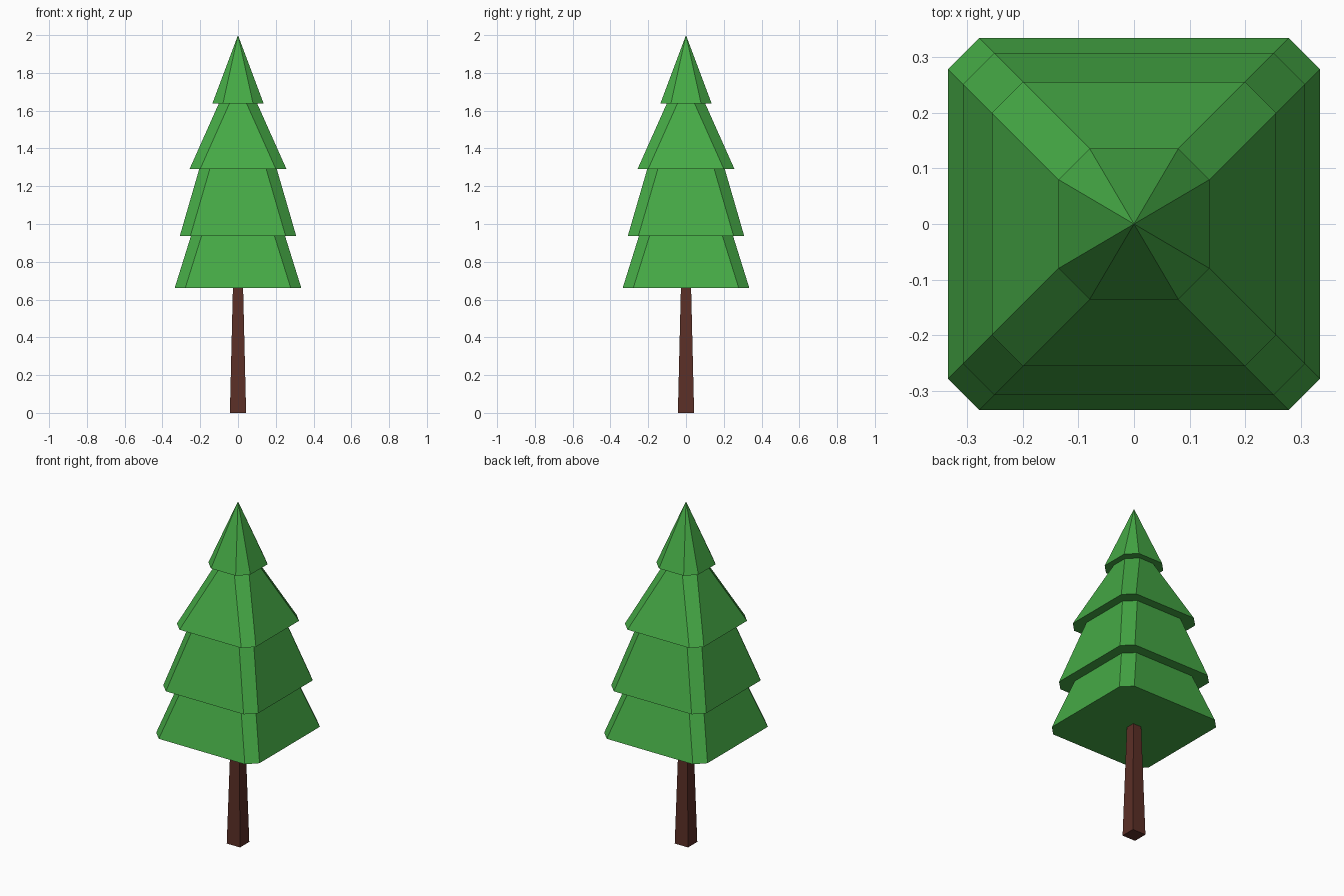
import bpy
import bmesh

cube = bpy.data.objects.get("Cube")
if cube:
    bpy.data.objects.remove(cube, do_unlink=True)


def make_material(name, rgb):
    mat = bpy.data.materials.new(name)
    mat.use_nodes = True
    mat.diffuse_color = (*rgb, 1)
    mat.node_tree.nodes["Principled BSDF"].inputs["Base Color"].default_value = (*rgb, 1)
    return mat


def outline(half, cut):
    """Square outline, with its corners cut off when cut > 0."""
    if cut == 0:
        return [(half, -half), (half, half), (-half, half), (-half, -half)]
    c = half - cut
    return [(half, -c), (half, c), (c, half), (-c, half),
            (-half, c), (-half, -c), (-c, -half), (c, -half)]


def loft(name, sections, cut, mat, tip=None):
    """Join (half width, z) sections from the bottom up, closing both ends."""
    bm = bmesh.new()
    rings = [[bm.verts.new((x, y, z)) for x, y in outline(half, cut)]
             for half, z in sections]
    n = len(rings[0])
    bm.faces.new(rings[0][::-1])
    for low, high in zip(rings, rings[1:]):
        for i in range(n):
            j = (i + 1) % n
            bm.faces.new((low[i], low[j], high[j], high[i]))
    if tip is None:
        bm.faces.new(rings[-1])
    else:
        apex = bm.verts.new((0, 0, tip))
        for i in range(n):
            bm.faces.new((rings[-1][i], rings[-1][(i + 1) % n], apex))
    bmesh.ops.recalc_face_normals(bm, faces=bm.faces)
    mesh = bpy.data.meshes.new(name)
    bm.to_mesh(mesh)
    bm.free()
    mesh.materials.append(mat)
    obj = bpy.data.objects.new(name, mesh)
    bpy.context.collection.objects.link(obj)
    return obj


green = make_material("leaf green", (0.06, 0.40, 0.06))
brown = make_material("bark brown", (0.105, 0.028, 0.02))

# Tapered square trunk
loft("trunk", [(0.043, 0), (0.027, 0.662)], 0, brown)

# Stepped foliage: each overhang is the flat ledge between two sections
loft("foliage", [(0.335, 0.662), (0.249, 0.937),
                 (0.308, 0.937), (0.205, 1.292),
                 (0.256, 1.292), (0.102, 1.637),
                 (0.136, 1.637)], 0.056, green, tip=2.0)
